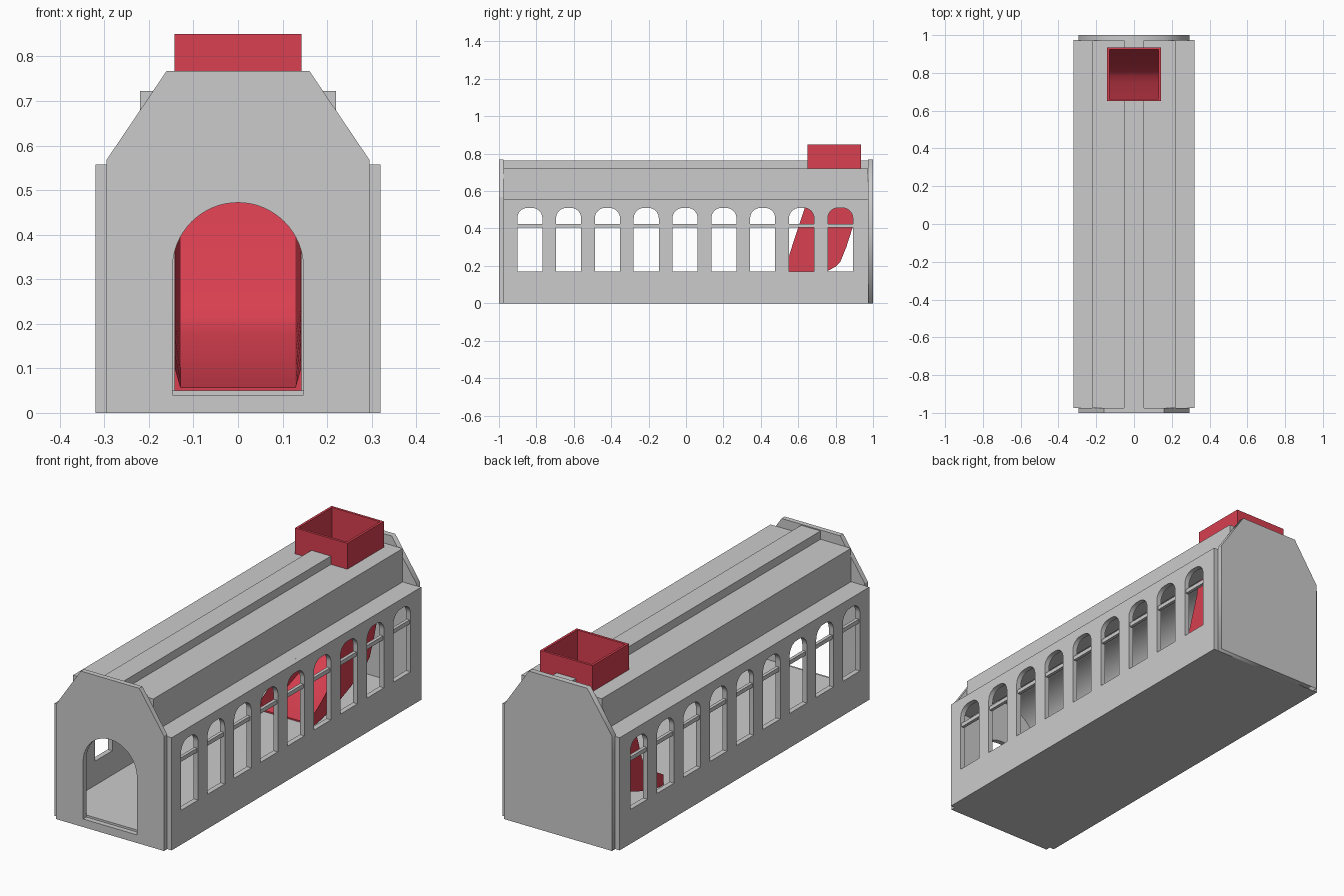
import bpy, bmesh, math
from mathutils import Matrix

if "Cube" in bpy.data.objects:
    bpy.data.objects.remove(bpy.data.objects["Cube"])


def material(name, rgb):
    m = bpy.data.materials.new(name)
    m.diffuse_color = (*rgb, 1)
    m.use_nodes = True
    m.node_tree.nodes["Principled BSDF"].inputs["Base Color"].default_value = m.diffuse_color
    return m


GREY = material("light grey", (0.60, 0.60, 0.60))
RED = material("red", (0.69, 0.05, 0.08))


def add(name, mesh, mat, smooth=False):
    ob = bpy.data.objects.new(name, mesh)
    bpy.context.scene.collection.objects.link(ob)
    mesh.materials.clear()
    mesh.materials.append(mat)
    if smooth:
        bpy.ops.object.select_all(action='DESELECT')
        ob.select_set(True)
        bpy.context.view_layer.objects.active = ob
        bpy.ops.object.shade_smooth_by_angle(angle=math.radians(30))
    return ob


def clean(bm, mesh):
    bmesh.ops.remove_doubles(bm, verts=bm.verts, dist=1e-5)
    bmesh.ops.recalc_face_normals(bm, faces=bm.faces)
    bm.to_mesh(mesh)
    bm.free()


def box(name, lo, hi, mat):
    bm = bmesh.new()
    bmesh.ops.create_cube(bm, size=1)
    for v in bm.verts:
        v.co = [(a + b) / 2 + c * (b - a) for a, b, c in zip(lo, hi, v.co)]
    mesh = bpy.data.meshes.new(name)
    bm.to_mesh(mesh)
    bm.free()
    return add(name, mesh, mat)


def plate(name, loops, axis, start, end, mat, smooth=False):
    """Filled outline (first loop) with holes, extruded along an axis."""
    cu = bpy.data.curves.new(name, 'CURVE')
    cu.dimensions = '2D'
    cu.fill_mode = 'BOTH'
    cu.extrude = (end - start) / 2
    for loop in loops:
        s = cu.splines.new('POLY')
        s.points.add(len(loop) - 1)
        for p, (u, v) in zip(s.points, loop):
            p.co = (u, v, 0, 1)
        s.use_cyclic_u = True
    tmp = bpy.data.objects.new(name + "_curve", cu)
    bpy.context.scene.collection.objects.link(tmp)
    dg = bpy.context.evaluated_depsgraph_get()
    mesh = bpy.data.meshes.new_from_object(tmp.evaluated_get(dg))
    bpy.data.objects.remove(tmp)
    mid = (start + end) / 2
    if axis == 'X':
        mat4 = Matrix(((0, 0, 1, mid), (1, 0, 0, 0), (0, 1, 0, 0), (0, 0, 0, 1)))
    else:
        mat4 = Matrix(((1, 0, 0, 0), (0, 0, -1, mid), (0, 1, 0, 0), (0, 0, 0, 1)))
    mesh.transform(mat4)
    bm = bmesh.new()
    bm.from_mesh(mesh)
    clean(bm, mesh)
    return add(name, mesh, mat, smooth)


def arc(cx, cz, rx, rz, a0, a1, n):
    return [(cx + rx * math.cos(math.radians(a0 + (a1 - a0) * i / n)),
             cz + rz * math.sin(math.radians(a0 + (a1 - a0) * i / n))) for i in range(n + 1)]


# Floor slab
box("floor", (-0.295, -0.975, 0.0), (0.295, 0.975, 0.05), GREY)

# Side walls with nine round-shouldered windows and a transom bar each
windows = []
for i in range(9):
    c, w, r = -0.835 + 0.2075 * i, 0.067, 0.055
    windows.append([(c - w, 0.17), (c + w, 0.17)]
                   + arc(c + w - r, 0.51 - r, r, r, 0, 90, 8)
                   + arc(c - w + r, 0.51 - r, r, r, 90, 180, 8))
wall = [(-0.975, 0), (0.975, 0), (0.975, 0.557), (-0.975, 0.557)]
for side, s in (("right", 1), ("left", -1)):
    a, b = sorted((s * 0.295, s * 0.32))
    plate(side + "_wall", [wall] + windows, 'X', a, b, GREY, True)
    a, b = sorted((s * 0.298, s * 0.314))
    box(side + "_transom", (a, -0.92, 0.405), (b, 0.91, 0.425), GREY)

# Gable end walls, the front one with an arched doorway
gable = [(-0.295, 0), (0.295, 0), (0.295, 0.568), (0.16, 0.768),
         (-0.16, 0.768), (-0.295, 0.568)]
door = [(-0.147, 0.04), (0.147, 0.04)] + arc(0, 0.325, 0.147, 0.147, 0, 180, 32)
plate("front_wall", [gable, door], 'Y', -1.0, -0.975, GREY, True)
plate("back_wall", [gable], 'Y', 0.972, 1.0, GREY)

# Stepped roof with raised ridge and vaulted ceiling, left open at the shaft
half = [(0.295, 0.53), (0.295, 0.557), (0.22, 0.557), (0.22, 0.722)]
ridge = [(0.053, 0.722), (0.053, 0.763)]
right = half + ridge
whole = right + [(-x, z) for x, z in reversed(right)] + arc(0, 0.53, 0.2, 0.16, 180, 0, 24)
plate("front_roof", [whole], 'Y', -0.975, 0.65, GREY, True)
plate("rear_roof", [whole], 'Y', 0.935, 0.972, GREY, True)
strip = half + [(0.14, 0.722)] + arc(0, 0.53, 0.2, 0.16, 45.6, 0, 8)
for side, s in (("right", 1), ("left", -1)):
    plate(side + "_shaft_roof", [[(s * x, z) for x, z in strip]], 'Y', 0.65, 0.935, GREY, True)

# Red shaft: hollow square tube through the roof
T = 0.012
bm = bmesh.new()
rings = []
for z, t in ((0.6, 0), (0.85, 0), (0.85, T), (0.6, T)):
    rings.append([bm.verts.new(p) for p in (
        (-0.143 + t, 0.65 + t, z), (0.143 - t, 0.65 + t, z),
        (0.143 - t, 0.935 - t, z), (-0.143 + t, 0.935 - t, z))])
for k in range(4):
    p, q = rings[k], rings[(k + 1) % 4]
    for i in range(4):
        j = (i + 1) % 4
        bm.faces.new((p[i], p[j], q[j], q[i]))
mesh = bpy.data.meshes.new("shaft")
clean(bm, mesh)
add("shaft", mesh, RED)

# Red chute: open trough curving forward; stations are (front y, z, back y, z)
stations = [(0.650, 0.600, 0.935, 0.600), (0.635, 0.510, 0.913, 0.500),
            (0.605, 0.420, 0.889, 0.400), (0.575, 0.330, 0.857, 0.300),
            (0.550, 0.250, 0.825, 0.222), (0.542, 0.235, 0.798, 0.195),
            (0.530, 0.218, 0.760, 0.174), (0.510, 0.195, 0.680, 0.132),
            (0.475, 0.165, 0.580, 0.093), (0.430, 0.130, 0.480, 0.064),
            (0.380, 0.100, 0.380, 0.045)]
bm = bmesh.new()
rings = []
for yf, zf, yb, zb in stations:
    d = math.hypot(yf - yb, zf - zb)
    yi, zi = yb + (yf - yb) * T / d, zb + (zf - zb) * T / d
    rings.append([bm.verts.new(p) for p in (
        (-0.143, yf, zf), (-0.143, yb, zb), (0.143, yb, zb),
        (0.143, yf, zf), (0.141, yf, zf), (0.129, yi, zi),
        (-0.129, yi, zi), (-0.141, yf, zf))])
for p, q in zip(rings, rings[1:]):
    for i in range(8):
        j = (i + 1) % 8
        bm.faces.new((p[i], p[j], q[j], q[i]))
for r in (rings[0], rings[-1]):
    bm.faces.new(r)
mesh = bpy.data.meshes.new("chute")
clean(bm, mesh)
add("chute", mesh, RED, True)
